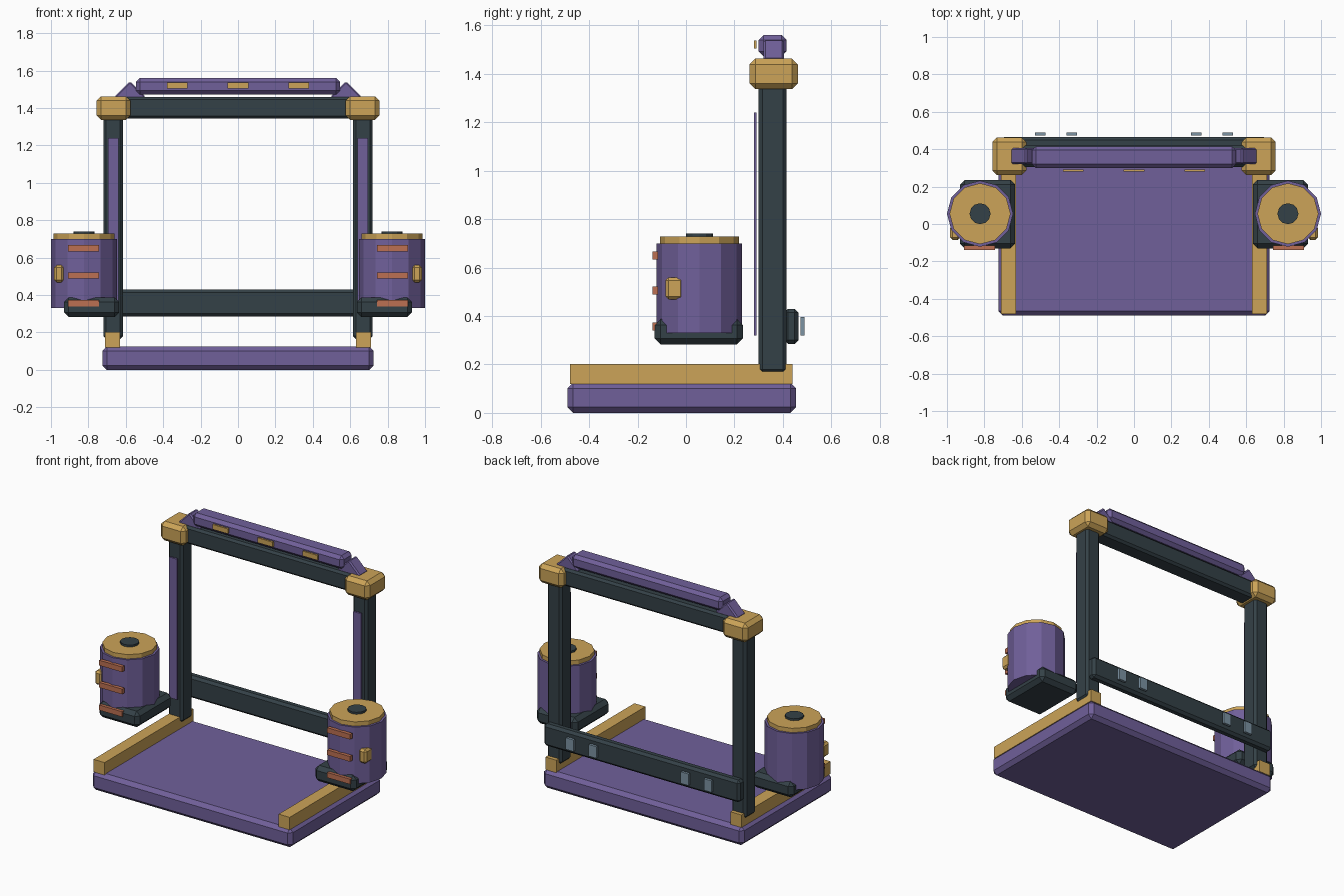
import bpy, bmesh, math
from mathutils import Matrix

if "Cube" in bpy.data.objects:
    bpy.data.objects.remove(bpy.data.objects["Cube"])


def material(name, r, g, b):
    m = bpy.data.materials.new(name)
    lin = [((c / 255 + 0.055) / 1.055) ** 2.4 for c in (r, g, b)]
    m.diffuse_color = (*lin, 1)
    m.use_nodes = True
    m.node_tree.nodes["Principled BSDF"].inputs["Base Color"].default_value = m.diffuse_color
    return m


PURPLE = material("purple", 112, 96, 154)
GOLD = material("gold", 204, 164, 88)
DARK = material("dark slate", 52, 65, 71)
COPPER = material("copper", 188, 112, 82)
STEEL = material("steel blue", 124, 147, 163)


def finish(bm, name, mat):
    bmesh.ops.recalc_face_normals(bm, faces=bm.faces)
    me = bpy.data.meshes.new(name)
    bm.to_mesh(me)
    bm.free()
    me.materials.append(mat)
    ob = bpy.data.objects.new(name, me)
    bpy.context.collection.objects.link(ob)
    return ob


def box(name, mat, x, y, z, bevel=0.0, tilt=0.0):
    """Box from (min, max) ranges, chamfered, optionally tilted about y."""
    bm = bmesh.new()
    bmesh.ops.create_cube(bm, size=1)
    size = [r[1] - r[0] for r in (x, y, z)]
    bmesh.ops.scale(bm, vec=size, verts=bm.verts)
    if bevel:
        bmesh.ops.bevel(bm, geom=bm.edges[:], offset=bevel, segments=1,
                        affect='EDGES', profile=0.5)
    if tilt:
        bmesh.ops.rotate(bm, cent=(0, 0, 0), verts=bm.verts,
                         matrix=Matrix.Rotation(tilt, 3, 'Y'))
    ob = finish(bm, name, mat)
    ob.location = [sum(r) / 2 for r in (x, y, z)]
    return ob


def drum(name, mat, x, y, radius, z0, z1, sides=12):
    bm = bmesh.new()
    bmesh.ops.create_cone(bm, cap_ends=True, segments=sides, radius1=radius,
                          radius2=radius, depth=z1 - z0)
    ob = finish(bm, name, mat)
    ob.location = (x, y, (z0 + z1) / 2)
    return ob


# Base and cross beams
box("base", PURPLE, (-0.725, 0.725), (-0.49, 0.455), (0, 0.125), 0.024)
box("top_beam", DARK, (-0.70, 0.70), (0.305, 0.42), (1.343, 1.46), 0.014)
box("lower_beam", DARK, (-0.71, 0.71), (0.405, 0.465), (0.285, 0.43), 0.016)

# Top light bar with three gold tabs
box("light_bar", PURPLE, (-0.545, 0.545), (0.30, 0.415), (1.473, 1.56), 0.02)
for x in (-0.325, 0, 0.325):
    box("bar_tab", GOLD, (x - 0.055, x + 0.055), (0.28, 0.292), (1.505, 1.537))


def mirrored(s, a, b):
    return (a, b) if s > 0 else (-b, -a)


for s, side in ((-1, "left"), (1, "right")):
    # Frame
    box("rail_" + side, GOLD, mirrored(s, 0.63, 0.71), (-0.48, 0.44), (0.12, 0.202))
    box("post_" + side, DARK, mirrored(s, 0.615, 0.72), (0.30, 0.415),
        (0.165, 1.40), 0.015)
    box("post_strip_" + side, PURPLE, mirrored(s, 0.638, 0.694), (0.28, 0.292),
        (0.32, 1.24))
    box("corner_block_" + side, GOLD, mirrored(s, 0.575, 0.757), (0.262, 0.462),
        (1.337, 1.463), 0.024)
    box("bar_bracket_" + side, PURPLE, mirrored(s, 0.518, 0.636), (0.32, 0.405),
        (1.401, 1.519), 0.008, tilt=s * math.radians(45))

    # Plates on the back of the lower beam
    for x in (0.333, 0.5):
        box("back_plate_" + side, STEEL, mirrored(s, x - 0.028, x + 0.028),
            (0.473, 0.49), (0.32, 0.396))

    # Drum on its bracket
    cx, cy = s * 0.823, 0.055
    box("drum_bracket_" + side, DARK, mirrored(s, 0.635, 0.93), (-0.13, 0.236),
        (0.283, 0.387), 0.025)
    drum("drum_" + side, PURPLE, cx, cy, 0.177, 0.33, 0.70)
    drum("drum_cap_" + side, GOLD, cx, cy, 0.163, 0.69, 0.728)
    drum("cap_knob_" + side, DARK, cx, cy, 0.056, 0.72, 0.741)
    for z in (0.357, 0.505, 0.65):
        box("drum_band_" + side, COPPER, mirrored(s, 0.742, 0.908),
            (-0.138, -0.115), (z - 0.017, z + 0.017))
    box("latch_" + side, GOLD, mirrored(s, 0.93, 0.983), (-0.085, -0.01),
        (0.468, 0.56), 0.013)
